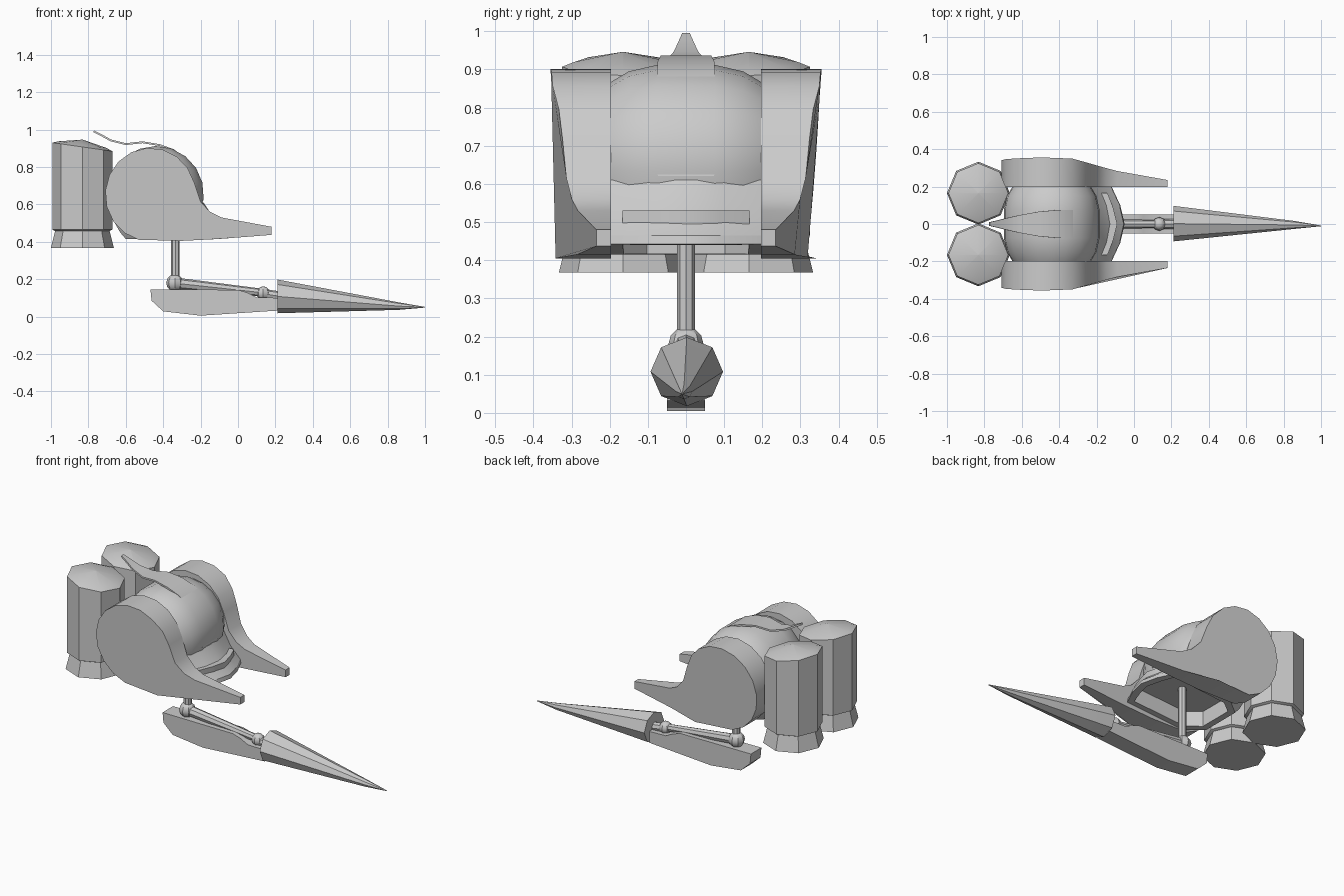
import bpy, bmesh, math
from mathutils import Vector

if "Cube" in bpy.data.objects:
    bpy.data.objects.remove(bpy.data.objects["Cube"])


def loft(name, rings, sides=True):
    """Skin a list of equal-length closed rings and cap both ends."""
    bm = bmesh.new()
    vs = [[bm.verts.new(p) for p in r] for r in rings]
    n = len(rings[0])
    for a, b in zip(vs, vs[1:]):
        for i in range(n):
            j = (i + 1) % n
            bm.faces.new((a[i], a[j], b[j], b[i]))
    bm.faces.new(vs[0])
    bm.faces.new(vs[-1])
    bmesh.ops.remove_doubles(bm, verts=bm.verts, dist=1e-5)
    bmesh.ops.recalc_face_normals(bm, faces=bm.faces)
    return finish(name, bm)


def finish(name, bm):
    me = bpy.data.meshes.new(name)
    bm.to_mesh(me)
    bm.free()
    ob = bpy.data.objects.new(name, me)
    bpy.context.collection.objects.link(ob)
    return ob


def ngon(r, n=8):
    return [(r * math.cos(2 * math.pi * i / n), r * math.sin(2 * math.pi * i / n)) for i in range(n)]


def rod(name, p, q, r1, r2, n=8):
    p, q = Vector(p), Vector(q)
    rot = (q - p).to_track_quat('Z', 'Y')
    return loft(name, [[c + rot @ Vector((x, y, 0)) for x, y in ngon(r, n)]
                       for c, r in ((p, r1), (q, r2))])


def ball(name, loc, r):
    bm = bmesh.new()
    bmesh.ops.create_uvsphere(bm, u_segments=8, v_segments=6, radius=r)
    bmesh.ops.translate(bm, verts=bm.verts, vec=loc)
    return finish(name, bm)


# Side pods: round drum with a long forward toe, outer face narrowing
def pod_outer(x, z):
    keys = [(-0.72, 0.348), (-0.5, 0.356), (-0.33, 0.35), (-0.24, 0.325), (-0.1, 0.285), (0.18, 0.235)]
    y = keys[-1][1]
    for (xa, ya), (xb, yb) in zip(keys, keys[1:]):
        if xa <= x <= xb:
            y = ya + (yb - ya) * (x - xa) / (xb - xa)
            break
    return y - (0.15 * (0.9 - z) ** 2 if x < -0.3 else 0)


prof = []
for i in range(13):
    a = math.radians(15 + i * 20)
    prof.append((-0.468 + 0.242 * math.cos(a), 0.652 + 0.25 * math.sin(a)))
prof += [(-0.3, 0.405), (-0.1, 0.415), (0.18, 0.437), (0.18, 0.48),
         (-0.09, 0.53), (-0.15, 0.56), (-0.2, 0.615)]
for s, side in ((1, "left"), (-1, "right")):
    loft("side_pod_" + side, [[(x, s * 0.197, z) for x, z in prof],
                              [(x, s * pod_outer(x, z), z) for x, z in prof]])

# Thruster tanks: octagonal, slanted shoulder, shallow cap, flared nozzle
for s, side in ((1, "left"), (-1, "right")):
    cx, cy = -0.832, s * 0.165
    oc = ngon(1)

    def ring(r, z, slope=0.0):
        return [(cx + r * x, cy + r * y, z + slope * x) for x, y in oc]
    loft("tank_" + side, [ring(0.14, 0.455), ring(0.16, 0.465), ring(0.16, 0.907, -0.023),
                          ring(0.13, 0.919, -0.018), ring(0.002, 0.946)])
    loft("nozzle_" + side, [ring(0.168, 0.368), ring(0.145, 0.46)])

# Central barrel between the pods
rings = []
for y, r in ((-0.197, 0.212), (-0.15, 0.24), (-0.075, 0.257), (0.075, 0.257), (0.15, 0.24), (0.197, 0.212)):
    rings.append([(-0.44 + r * math.cos(a), y, 0.655 + r * math.sin(a))
                  for a in (math.radians(-24 + 19 * i) for i in range(13))])
loft("barrel_body", rings)


# Lower hull: flared front skirt with a recessed underside
def hull(front, side_front, back, z_front, z_back):
    pts = [(side_front, 0.2), ((front * 2 + side_front) / 3, 0.1), (front, 0)]
    half = pts + [((front * 2 + side_front) / 3, -0.1), (side_front, -0.2)]
    out = half + [(back + 0.1, -0.2), (back, -0.12), (back, 0.12), (back + 0.1, 0.2)]
    return [(x, y, z_front if x > -0.4 else z_back) for x, y in out]


levels = [hull(-0.05, -0.12, -0.6, 0.442, 0.415), hull(-0.055, -0.125, -0.63, 0.465, 0.45),
          hull(-0.13, -0.19, -0.67, 0.53, 0.52), hull(-0.185, -0.235, -0.69, 0.61, 0.61)]
skirt = loft("lower_hull", levels)
bm = bmesh.new()
bm.from_mesh(skirt.data)
bottom = min(bm.faces, key=lambda f: f.calc_center_median().z)
bmesh.ops.inset_region(bm, faces=[bottom], thickness=0.04)
up = bmesh.ops.extrude_discrete_faces(bm, faces=[bottom])['faces'][0]
bmesh.ops.translate(bm, verts=up.verts, vec=(0, 0, 0.09))
bm.to_mesh(skirt.data)
bm.free()

# Crest strip curving over the barrel into a raised tail
path = [(-0.19, 0.62, 0.074), (-0.205, 0.70, 0.075), (-0.235, 0.77, 0.075), (-0.28, 0.84, 0.076),
        (-0.345, 0.89, 0.076), (-0.42, 0.917, 0.074), (-0.51, 0.932, 0.066), (-0.6, 0.922, 0.05),
        (-0.68, 0.942, 0.032), (-0.74, 0.975, 0.017), (-0.772, 0.991, 0.01)]
rings = []
for i, (x, z, w) in enumerate(path):
    a, b = path[max(i - 1, 0)], path[min(i + 1, len(path) - 1)]
    nrm = Vector((b[1] - a[1], 0, a[0] - b[0])).normalized() * 0.005
    c = Vector((x, 0, z))
    wv = Vector((0, w, 0))
    rings.append([c + nrm + wv, c + nrm - wv, c - nrm - wv, c - nrm + wv])
loft("crest_strip", rings)

# Leg post, ankle joint and push rod
rod("leg_post", (-0.335, 0, 0.18), (-0.335, 0, 0.54), 0.023, 0.023)
ball("ankle_joint", (-0.338, 0, 0.18), 0.046)
rod("push_rod", (-0.33, 0, 0.178), (0.13, 0, 0.128), 0.03, 0.021)
ball("toe_joint", (0.135, 0, 0.125), 0.037)
rod("toe_link", (0.135, 0, 0.122), (0.215, 0, 0.11), 0.026, 0.026)

# Foot sole
sole = [(-0.468, 0.145), (-0.462, 0.085), (-0.4, 0.028), (-0.2, 0.005), (0.212, 0.032),
        (0.212, 0.1), (0.1, 0.103), (0.05, 0.128), (0.0, 0.143)]
loft("foot_sole", [[(x, y, z) for x, z in sole] for y in (-0.05, 0.05)])

# Long octagonal toe spike with a small blunt nose
loft("toe_spike", [[(x, cy + r * a, cz + r * 0.95 * b) for a, b in ngon(1)]
                   for x, cy, cz, r in ((0.21, 0.002, 0.108, 0.095), (0.86, -0.005, 0.056, 0.021),
                                        (1.0, -0.01, 0.05, 0.002))])

# Smooth curved surfaces, keep edges sharp
bpy.ops.object.select_all(action='SELECT')
bpy.context.view_layer.objects.active = bpy.data.objects["foot_sole"]
bpy.ops.object.shade_smooth_by_angle(angle=math.radians(32))
